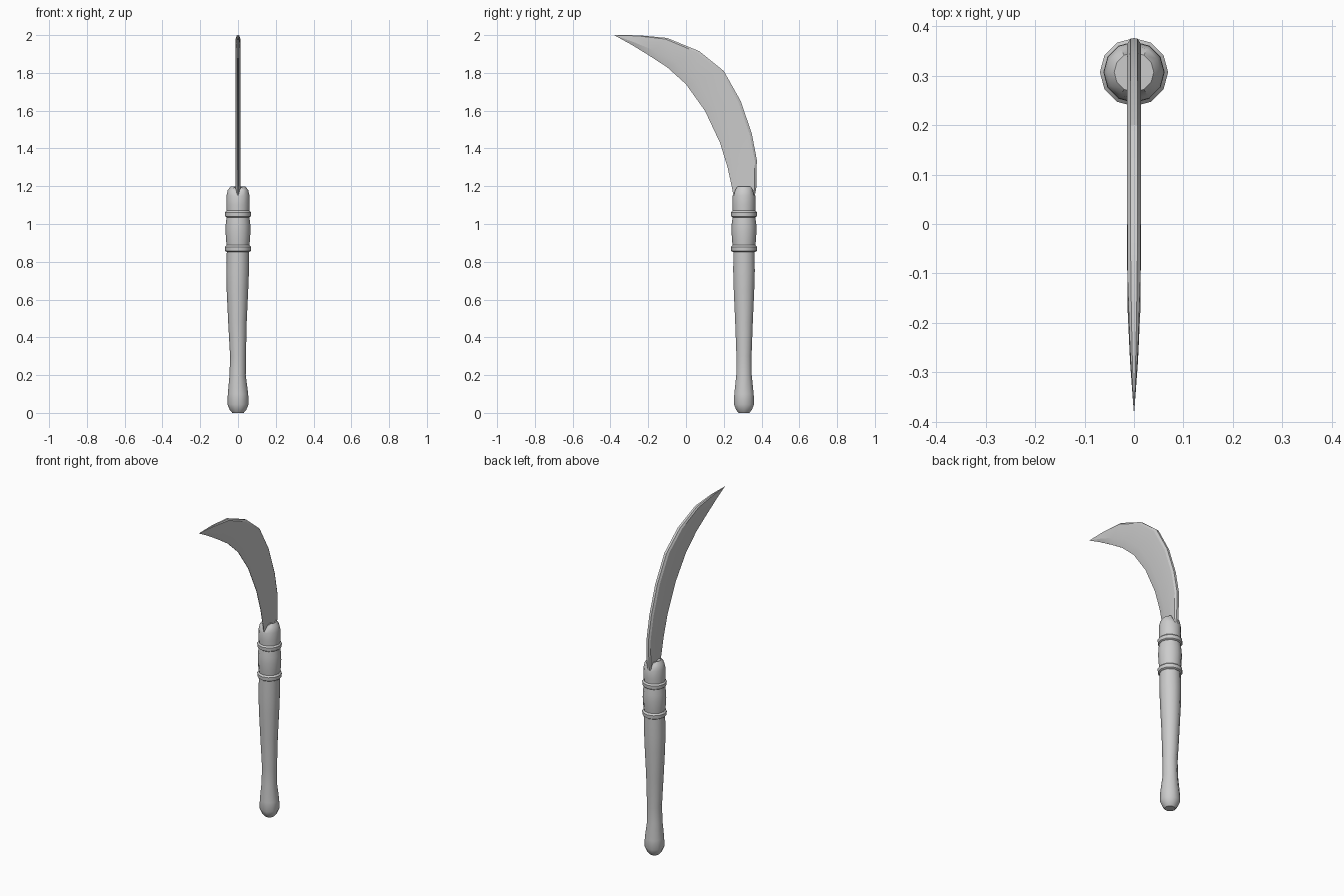
import bpy, bmesh, math

if "Cube" in bpy.data.objects:
    bpy.data.objects.remove(bpy.data.objects["Cube"])

HANDLE_Y = 0.307


def finish(name, bm, angle):
    bmesh.ops.recalc_face_normals(bm, faces=bm.faces)
    me = bpy.data.meshes.new(name)
    bm.to_mesh(me)
    bm.free()
    ob = bpy.data.objects.new(name, me)
    bpy.context.collection.objects.link(ob)
    bpy.ops.object.select_all(action='DESELECT')
    ob.select_set(True)
    bpy.context.view_layer.objects.active = ob
    bpy.ops.object.shade_smooth_by_angle(angle=math.radians(angle))
    return ob


def skin(bm, loops):
    # join consecutive closed vertex loops with quads and cap both ends
    n = len(loops[0])
    for a, b in zip(loops, loops[1:]):
        for i in range(n):
            j = (i + 1) % n
            bm.faces.new((a[i], a[j], b[j], b[i]))
    bm.faces.new(loops[0][::-1])
    bm.faces.new(loops[-1])


def lathe(name, profile, sides, angle=40, notch=0.0):
    # profile entries: height, radius, sideways offset
    bm = bmesh.new()
    loops = []
    for k, (z, r, dx) in enumerate(profile):
        loop = []
        for i in range(sides):
            t = 2 * math.pi * i / sides
            x, y = r * math.cos(t), r * math.sin(t)
            drop = notch if k >= len(profile) - 2 and abs(x) < 0.3 * r else 0
            loop.append(bm.verts.new((x + dx, y + HANDLE_Y, z - drop)))
        loops.append(loop)
    skin(bm, loops)
    return finish(name, bm, angle)


# Wooden grip, flared at the butt and slightly wavy
lathe("grip", [(0, 0.03, 0), (0.015, 0.043, 0), (0.045, 0.056, 0), (0.1, 0.054, 0),
               (0.2, 0.043, -0.002), (0.3, 0.042, 0), (0.48, 0.049, -0.003),
               (0.65, 0.057, -0.003), (0.75, 0.06, -0.002), (0.87, 0.059, 0)], 10)

# Swollen section between the two bands
lathe("collar", [(0.87, 0.058, 0), (0.91, 0.063, 0), (0.96, 0.066, 0),
                 (1.0, 0.065, 0), (1.05, 0.058, 0)], 12)

# Socket with two lobes split by the blade
lathe("socket", [(1.05, 0.06, 0), (1.1, 0.062, 0), (1.15, 0.061, 0),
                 (1.18, 0.054, 0), (1.198, 0.04, 0)], 12, 45, notch=0.03)

# Raised bands
for name, z in (("lower_band", 0.87), ("upper_band", 1.053)):
    lathe(name, [(z - 0.018, 0.06, 0), (z - 0.012, 0.068, 0),
                 (z + 0.009, 0.069, 0), (z + 0.018, 0.06, 0)], 12)

# Curved blade: matching stations along the spine and the cutting edge (y, z)
spine = [(0.355, 1.1), (0.372, 1.19), (0.375, 1.34), (0.348, 1.48), (0.29, 1.65),
         (0.2, 1.81), (0.07, 1.915), (-0.1, 1.985), (-0.25, 1.999), (-0.378, 2.0)]
edge = [(0.26, 1.1), (0.244, 1.19), (0.22, 1.3), (0.18, 1.43), (0.1, 1.6),
        (0.0, 1.74), (-0.1, 1.83), (-0.2, 1.895), (-0.29, 1.95), (-0.377, 1.998)]
half = [0.014] * 7 + [0.013, 0.008, 0.0007]
# section: fraction from edge to spine, fraction of half thickness
section = [(0, 0.1), (0.28, 1), (0.93, 1), (1, 0.5)]
section += [(f, -w) for f, w in reversed(section)]
bm = bmesh.new()
loops = []
for (sy, sz), (ey, ez), h in zip(spine, edge, half):
    loops.append([bm.verts.new((w * h, ey + f * (sy - ey), ez + f * (sz - ez)))
                  for f, w in section])
skin(bm, loops)
finish("blade", bm, 20)
